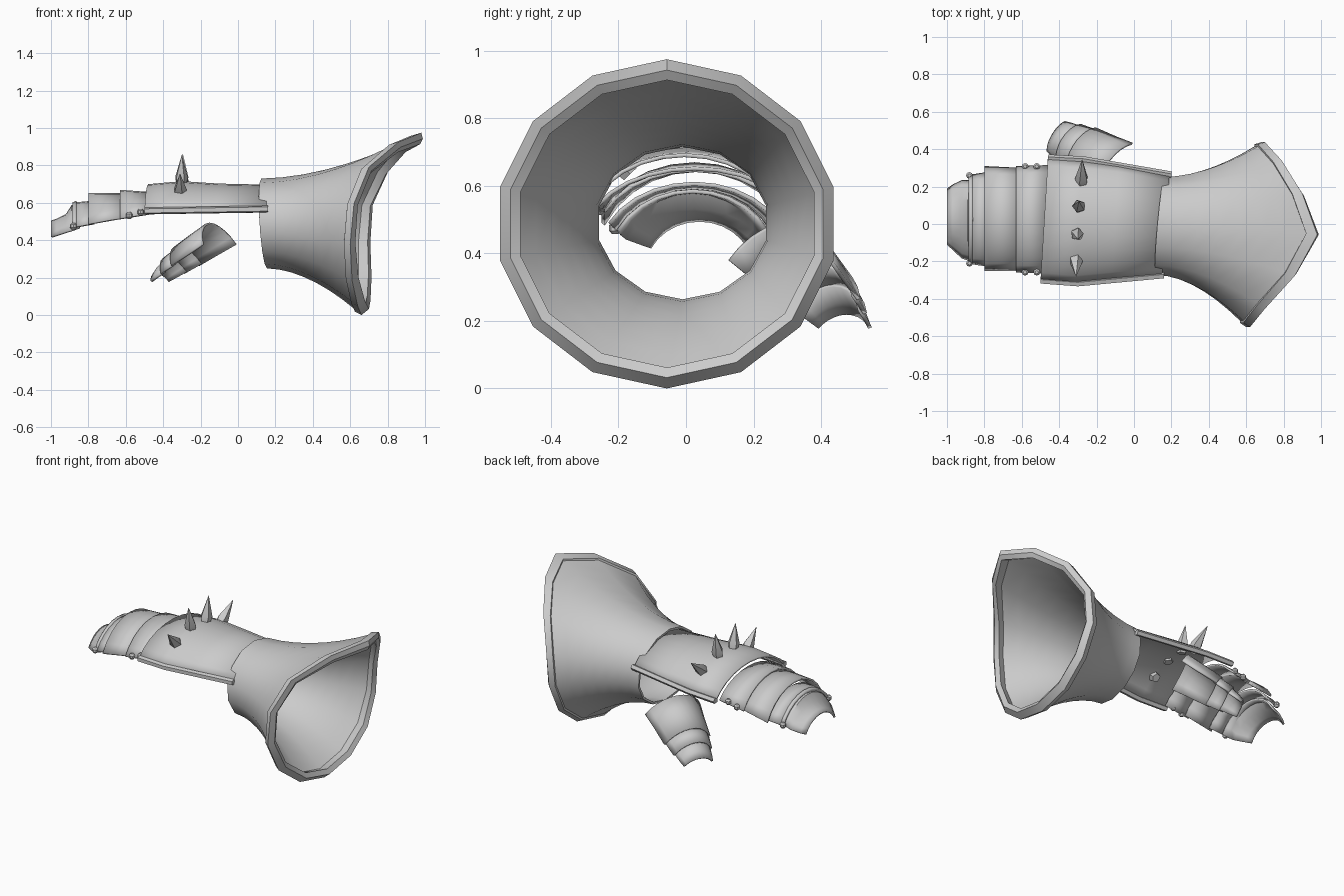
import bpy, bmesh, math
from mathutils import Matrix, Vector

cube = bpy.data.objects.get("Cube")
if cube:
    bpy.data.objects.remove(cube)

steel = bpy.data.materials.new("grey_steel")
steel.use_nodes = True
steel.diffuse_color = (0.6, 0.6, 0.6, 1)
steel.node_tree.nodes["Principled BSDF"].inputs["Base Color"].default_value = (0.6, 0.6, 0.6, 1)


def loft(name, rings, loop=False, around=True, caps=False, angle=35):
    """Skin a list of equal rings; loop joins last to first, around closes each ring."""
    bm = bmesh.new()
    vs = [[bm.verts.new(p) for p in ring] for ring in rings]
    n = len(vs[0])
    for k in range(len(vs) if loop else len(vs) - 1):
        a, b = vs[k], vs[(k + 1) % len(vs)]
        for i in range(n if around else n - 1):
            j = (i + 1) % n
            bm.faces.new((a[i], a[j], b[j], b[i]))
    if caps:
        bm.faces.new(vs[0])
        bm.faces.new(vs[-1])
    bmesh.ops.recalc_face_normals(bm, faces=bm.faces)
    if not around and sum((f.normal.z for f in bm.faces)) < 0:
        bmesh.ops.reverse_faces(bm, faces=bm.faces)
    mesh = bpy.data.meshes.new(name)
    bm.to_mesh(mesh)
    bm.free()
    mesh.materials.append(steel)
    obj = bpy.data.objects.new(name, mesh)
    bpy.context.collection.objects.link(obj)
    bpy.ops.object.select_all(action='DESELECT')
    obj.select_set(True)
    bpy.context.view_layer.objects.active = obj
    bpy.ops.object.shade_smooth_by_angle(angle=math.radians(angle))
    return obj


def plate(name, sections, frame=Matrix(), skew=0.0, thick=0.012, segs=10, bend=1.1):
    """Arched plate; each section is (x, centre y, half width, base z, top z)."""
    rings = []
    for x, yc, w, zb, zt in sections:
        ring = []
        for i in range(segs + 1):
            a = bend * (2 * i / segs - 1)
            side = math.sin(a) / math.sin(bend)
            up = (math.cos(a) - math.cos(bend)) / (1 - math.cos(bend))
            ring.append(frame @ Vector((x + skew * side, yc + w * side, zb + (zt - zb) * up)))
        rings.append(ring)
    obj = loft(name, rings, around=False)
    shell = obj.modifiers.new("thickness", 'SOLIDIFY')
    shell.thickness = thick
    shell.offset = -1
    return obj


def rod(name, points, radii, sides=5):
    """Straight-sided rod or spike through the points."""
    pts = [Vector(p) for p in points]
    q = (pts[-1] - pts[0]).to_track_quat('Z', 'Y')
    rings = []
    for p, r in zip(pts, radii):
        angs = [2 * math.pi * i / sides for i in range(sides)]
        rings.append([p + q @ Vector((r * math.cos(a), r * math.sin(a), 0)) for a in angs])
    return loft(name, rings, caps=True)


# Flared cuff with a heavy bevelled rim
rim_x = [.98, .90, .79, .70, .68, .68, .67, .66, .64, .61, .60, .62, .70, .86]
SIDES = len(rim_x)


def cuff_point(i, t, inset=0.0, forward=0.0):
    a = 2 * math.pi * i / SIDES
    s, c = math.sin(a), math.cos(a)
    e = t ** 1.8
    y0, z0 = -.01 + .268 * s, .49 + .24 * c
    y1, z1 = -.057 + .507 * s, .4875 + .4875 * c
    x0 = .14 + .09 * y0 - .015 * c
    x = x0 + (rim_x[i] - x0) * t + forward * (.6 - .4 * c)
    return Vector((x, y0 + (y1 - y0) * e - inset * s, z0 + (z1 - z0) * e - inset * c))


steps = [.93 * k / 7 for k in range(8)]
profile = [(t, 0, 0) for t in steps]
profile += [(.93, -.012, 0), (1, 0, 0), (1, .032, .04), (.985, .055, .03)]
profile += [(t, .014, 0) for t in reversed(steps)]
loft("cuff", [[cuff_point(i, *p) for i in range(SIDES)] for p in profile], loop=True)

# Back-of-hand plate
plate("hand_plate", [(-.48, .025, .33, .56, .70), (-.3, .012, .333, .56, .716),
                     (-.1, .01, .31, .562, .703), (.17, -.005, .272, .565, .697)], skew=.02)

# Rolled trim along both lower edges of the hand plate
rod("trim_front", [(-.5, -.303, .557), (-.3, -.318, .56), (.16, -.275, .567)], [.019] * 3)
rod("trim_back", [(-.46, .353, .557), (-.27, .343, .56), (.2, .262, .567)], [.019] * 3)

# Overlapping finger plates
plate("knuckle_plate", [(-.63, .025, .285, .52, .67), (-.46, .025, .29, .547, .657)])
plate("finger_plate_upper", [(-.80, .03, .28, .49, .653), (-.60, .025, .275, .525, .653)])
plate("finger_plate_middle", [(-.87, .025, .24, .475, .603), (-.77, .025, .255, .492, .612)])
plate("finger_band", [(-.885, .025, .24, .47, .603), (-.865, .025, .242, .476, .611)], thick=.016)
plate("fingertip_plate", [(-1, .04, .15, .42, .505), (-.97, .036, .175, .43, .515),
                          (-.92, .025, .21, .447, .54), (-.89, .02, .215, .455, .588),
                          (-.85, .02, .225, .47, .59)])

# Rivets on the lower corners of the finger plates
for n, (x, z) in enumerate([(-.88, .475), (-.582, .532), (-.52, .55)]):
    half = .235 if n == 0 else .283
    for label, y in (("front", .025 - half), ("back", .025 + half)):
        rod(f"rivet_{label}_{n + 1}", [(x, y, z - .018), (x, y, z - .008),
                                      (x, y, z + .008), (x, y, z + .018)],
            [.009, .018, .018, .009], sides=8)

# Row of spikes across the knuckles
spikes = [((-.28, .20, .635), (-.277, .345, .75)), ((-.295, .085, .685), (-.295, .12, .86)),
          ((-.305, -.045, .685), (-.3, -.08, .855)), ((-.31, -.165, .635), (-.31, -.28, .755))]
for n, (base, tip) in enumerate(spikes):
    b, t = Vector(base), Vector(tip)
    rod(f"spike_{n + 1}", [b, b.lerp(t, .3), t], [.027, .036, .001])

# Thumb plates, laid along their own slanted axis
wide_end, thumb_tip = Vector((-.1, .28, .38)), Vector((-.42, .47, .18))
ax = (wide_end - thumb_tip).normalized()
side = Vector((0, 0, 1)).cross(ax).normalized()
up = ax.cross(side)
frame = Matrix((ax, side, up)).transposed().to_4x4()
frame.translation = wide_end
plate("thumb_plate_base", [(-.24, 0, .15, 0, .115), (-.1, 0, .165, 0, .125),
                           (0, 0, .18, 0, .13)], frame)
plate("thumb_plate_middle", [(-.33, 0, .125, 0, .095), (-.22, 0, .143, 0, .105)], frame)
plate("thumb_plate_tip", [(-.42, 0, .095, 0, .05), (-.38, 0, .105, 0, .07),
                          (-.31, 0, .118, 0, .087)], frame)
